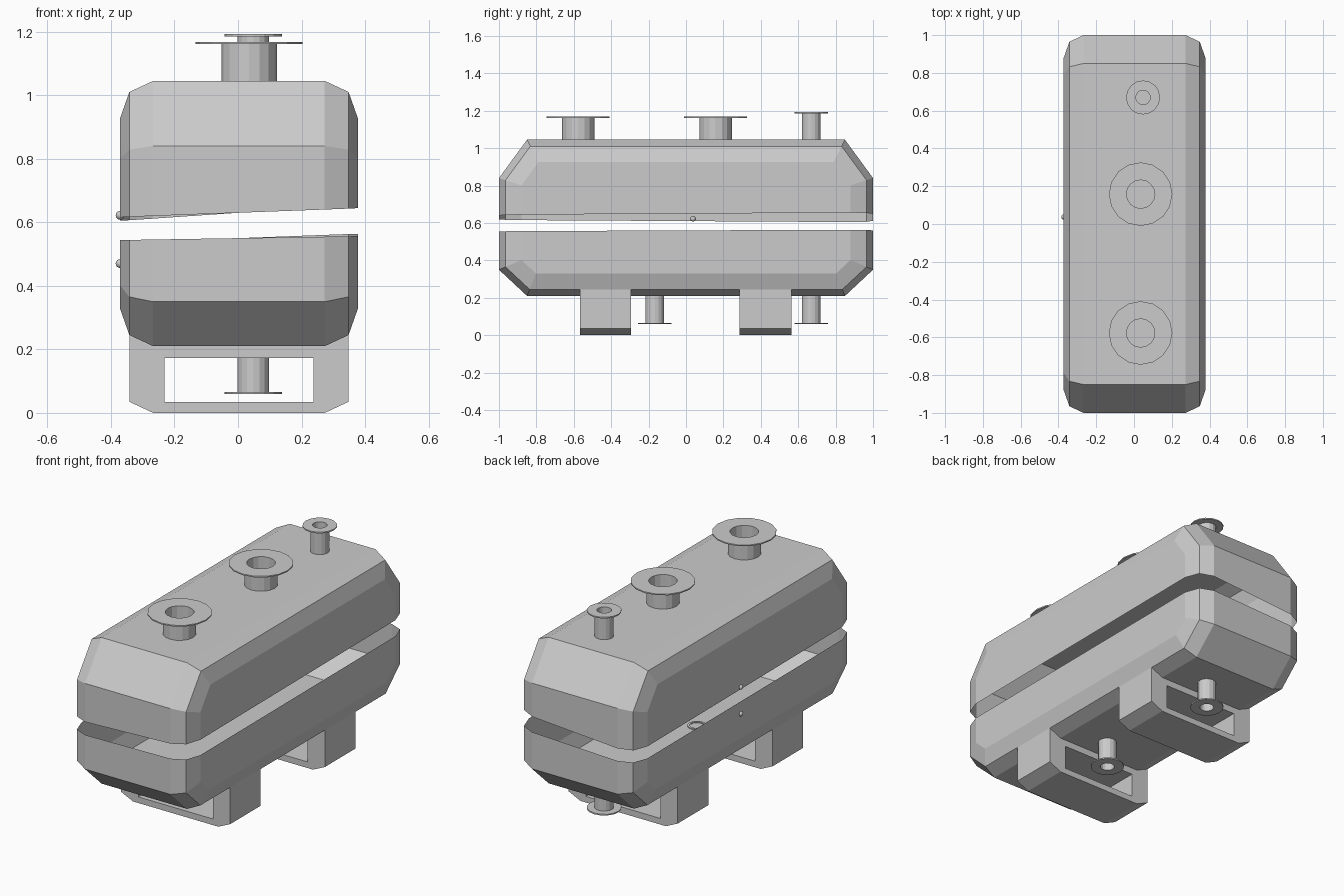
import bpy, bmesh, math
from mathutils import Vector

if "Cube" in bpy.data.objects:
    bpy.data.objects.remove(bpy.data.objects["Cube"])

CX = 0.003  # sideways centre of the tank


def add_mesh(name, verts, faces, recalc=True):
    me = bpy.data.meshes.new(name)
    me.from_pydata(verts, [], faces)
    if recalc:
        bm = bmesh.new()
        bm.from_mesh(me)
        bmesh.ops.recalc_face_normals(bm, faces=bm.faces)
        bm.to_mesh(me)
        bm.free()
    ob = bpy.data.objects.new(name, me)
    bpy.context.collection.objects.link(ob)
    return ob


# Hollow half shells: a lengthwise profile, inset towards both sides
def half_shell(name, cut, knee, crown):
    s = 1 if crown > knee else -1
    h, run = abs(crown - knee), 0.15
    slope = math.hypot(h, run)
    rounding = [(0.375, 0.12), (0.345, 0.035), (0.27, 0.0)]
    section = [(-x, d) for x, d in rounding] + [(x, d) for x, d in reversed(rounding)]
    verts = []
    for x, d in section:
        y1 = 1 - d
        z1 = knee + s * d * (h - slope) / run
        y2 = 1 - run + d * (run - slope) / h
        z2 = crown - s * d
        verts += [(x + CX, -y1, cut(x, -y1)), (x + CX, -y1, z1), (x + CX, -y2, z2),
                  (x + CX, y2, z2), (x + CX, y1, z1), (x + CX, y1, cut(x, y1))]
    faces = [tuple(range(6)), tuple(range(30, 36))]
    for i in range(5):
        for j in range(5):
            a = i * 6 + j
            faces.append((a, a + 1, a + 7, a + 6))
    ob = add_mesh(name, verts, faces)
    # Outward normals for the open shell
    bm = bmesh.new()
    bm.from_mesh(ob.data)
    crown_face = max(bm.faces, key=lambda f: s * f.calc_center_median().z)
    if crown_face.normal.z * s < 0:
        bmesh.ops.reverse_faces(bm, faces=bm.faces)
    bm.to_mesh(ob.data)
    bm.free()


half_shell("upper_tank_shell", lambda x, y: 0.63 + 0.053 * x * (1 + 0.3 * y), 0.84, 1.045)
half_shell("lower_tank_shell", lambda x, y: 0.55 + 0.027 * x * (1 + 0.4 * y), 0.35, 0.21)


# Saddle supports: chamfered frames with a rectangular opening
def saddle(name, y0, y1):
    outer = [(-0.345, 0.035), (-0.27, 0), (0.27, 0), (0.345, 0.035),
             (0.345, 0.245), (0.27, 0.21), (-0.27, 0.21), (-0.345, 0.245)]
    inner = [(-0.235, 0.035), (0.235, 0.035), (0.235, 0.172), (-0.235, 0.172)]
    ring = outer + inner
    verts = [(x + CX, y, z) for y in (y0, y1) for x, z in ring]
    faces = []
    for o in (0, 12):
        for k in range(4):
            a, b, c = 2 * k, 2 * k + 1, (2 * k + 2) % 8
            i, n = 8 + k, 8 + (k + 1) % 4
            faces += [(a + o, b + o, i + o), (b + o, c + o, n + o, i + o)]
    for start, count in ((0, 8), (8, 4)):
        for k in range(count):
            a, b = start + k, start + (k + 1) % count
            faces.append((a, b, b + 12, a + 12))
    add_mesh(name, verts, faces)


saddle("front_saddle", -0.567, -0.293)
saddle("rear_saddle", 0.287, 0.563)


# Pipe nozzles: a lathed tube with a thin flange and an open bore
def nozzle(name, x, y, base, tip, bore, tube, flange, lip, n=16):
    back = tip - lip if tip > base else tip + lip
    prof = [(bore, base), (tube, base), (tube, back), (flange, back), (flange, tip), (bore, tip)]
    m = len(prof)
    verts, faces = [], []
    for i in range(n):
        t = 2 * math.pi * i / n
        verts += [(x + r * math.cos(t), y + r * math.sin(t), z) for r, z in prof]
        for j in range(m):
            a, b = i * m, (i + 1) % n * m
            k = (j + 1) % m
            faces.append((a + j, a + k, b + k, b + j))
    add_mesh(name, verts, faces)


for name, y in (("front_large_nozzle", -0.577), ("middle_large_nozzle", 0.158)):
    nozzle(name, 0.035, y, 1.04, 1.168, 0.075, 0.087, 0.168, 0.007)
nozzle("rear_small_nozzle", 0.048, 0.67, 1.04, 1.192, 0.038, 0.05, 0.09, 0.007)
for name, y in (("front_drain_nozzle", -0.167), ("rear_drain_nozzle", 0.67)):
    nozzle(name, 0.048, y, 0.215, 0.059, 0.038, 0.05, 0.09, 0.007)

# Small side studs on either side of the split
for name, z in (("upper_stud", 0.622), ("lower_stud", 0.47)):
    bpy.ops.mesh.primitive_uv_sphere_add(segments=16, ring_count=8, radius=0.014,
                                         location=(-0.371, 0.037, z))
    bpy.context.object.name = name
    bpy.ops.object.shade_smooth_by_angle()
